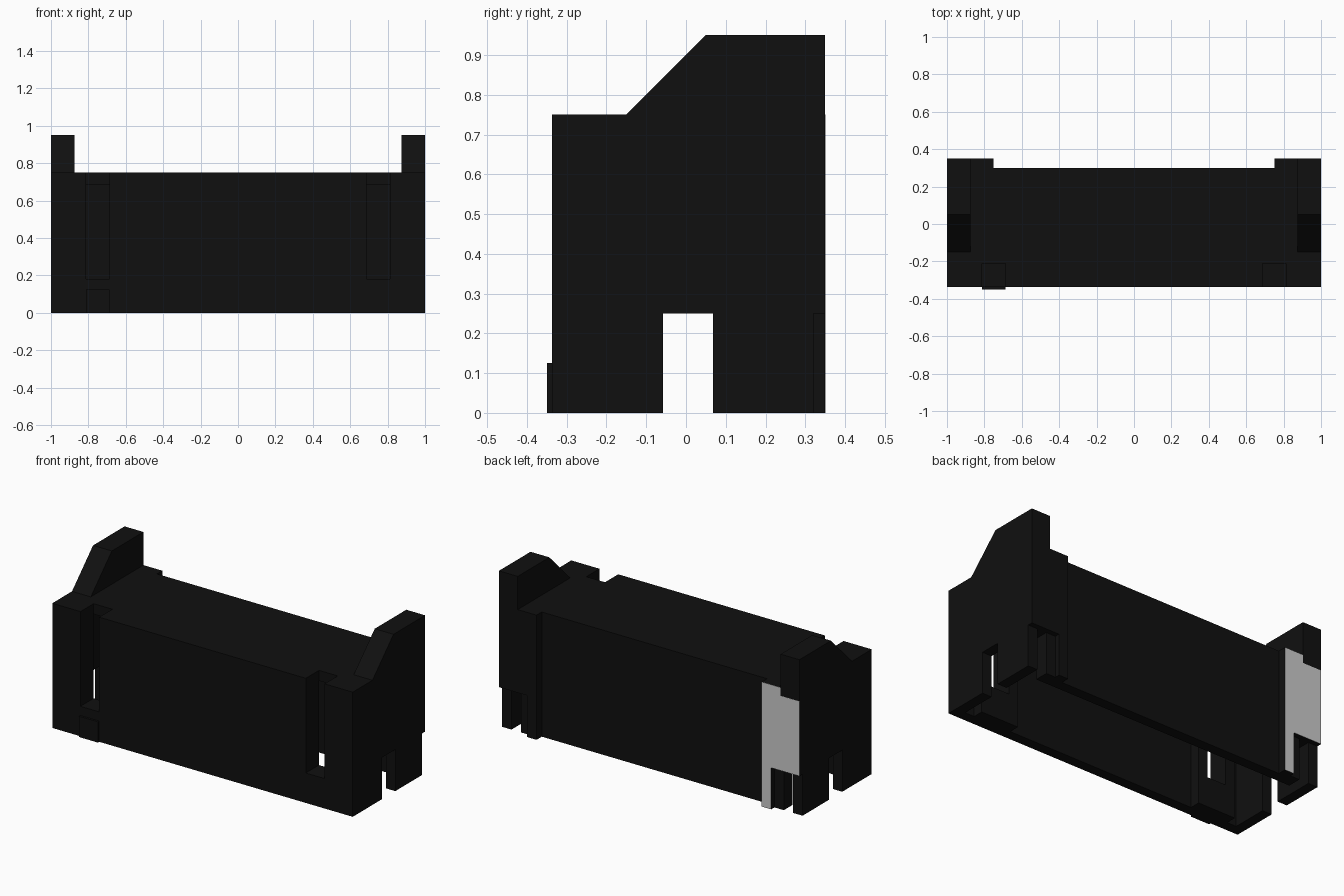
import bpy, bmesh

if "Cube" in bpy.data.objects:
    bpy.data.objects.remove(bpy.data.objects["Cube"])

dark = bpy.data.materials.new("dark_plastic")
dark.diffuse_color = (0.005, 0.005, 0.005, 1)
dark.use_nodes = True
dark.node_tree.nodes["Principled BSDF"].inputs["Base Color"].default_value = dark.diffuse_color


def prism(name, x0, x1, profile):
    """Extrude a (y, z) profile along x."""
    bm = bmesh.new()
    face = bm.faces.new([bm.verts.new((x0, y, z)) for y, z in profile])
    out = bmesh.ops.extrude_face_region(bm, geom=[face])
    verts = [g for g in out["geom"] if isinstance(g, bmesh.types.BMVert)]
    bmesh.ops.translate(bm, verts=verts, vec=(x1 - x0, 0, 0))
    bmesh.ops.recalc_face_normals(bm, faces=bm.faces)
    mesh = bpy.data.meshes.new(name)
    bm.to_mesh(mesh)
    bm.free()
    ob = bpy.data.objects.new(name, mesh)
    bpy.context.collection.objects.link(ob)
    return ob


def box(name, x, y, z):
    return prism(name, x[0], x[1], [(y[0], z[0]), (y[1], z[0]), (y[1], z[1]), (y[0], z[1])])


def combine(target, other, operation):
    """Apply a boolean and remove the helper object."""
    mod = target.modifiers.new("bool", 'BOOLEAN')
    mod.object, mod.operation, mod.solver = other, operation, 'EXACT'
    bpy.context.view_layer.objects.active = target
    bpy.ops.object.modifier_apply(modifier=mod.name)
    bpy.data.objects.remove(other)


def sided(s, a, b):
    return (a, b) if s > 0 else (-b, -a)


FRONT, BACK, REAR, TOP = -0.3375, 0.30, 0.35, 0.75
END = [(FRONT, 0), (FRONT, TOP), (-0.15, TOP), (0.05, 0.95), (REAR, 0.95), (REAR, 0)]

# Main housing with raised end plates and rear corner blocks
body = box("housing", (-0.9, 0.9), (FRONT, BACK), (0, TOP))
for s in (1, -1):
    combine(body, prism("end_plate", *sided(s, 0.875, 1), END), 'UNION')
    combine(body, box("rear_block", sided(s, 0.75, 0.9), (0.25, REAR), (0, TOP)), 'UNION')

# Hollow underside
combine(body, box("hollow", (-0.9375, 0.9375), (-0.275, 0.2375), (-0.1, 0.6875)), 'DIFFERENCE')

for s in (1, -1):
    # Thick frame inside the front wall, then the slot through it and the top
    combine(body, box("slot_frame", sided(s, 0.625, 0.875), (-0.3, -0.2125), (0, 0.72)), 'UNION')
    combine(body, box("slot", sided(s, 0.6875, 0.8125), (-0.5, -0.2125), (0.18, 1)), 'DIFFERENCE')
    # Rear corner recess and the narrow opening behind it
    combine(body, box("recess", sided(s, 0.8125, 1.1), (0.32, 0.5), (-0.1, 0.25)), 'DIFFERENCE')
    combine(body, box("opening", sided(s, 0.875, 0.9375), (0.2, 0.5), (-0.1, 0.25)), 'DIFFERENCE')
    # Side doorway
    combine(body, box("doorway", sided(s, 0.9, 1.1), (-0.0575, 0.0675), (-0.1, 0.25)), 'DIFFERENCE')
body.data.materials.clear()
body.data.materials.append(dark)

# Small tab on the left of the front
tab = box("front_tab", (-0.8125, -0.6875), (-0.35, FRONT), (0, 0.125))
tab.data.materials.append(dark)

# Plain grey panel on the left rear block
Y = (REAR, REAR + 0.001)
box("rear_panel_inner", (-0.8125, -0.75), Y, (0, TOP))
box("rear_panel_middle", (-0.875, -0.8125), Y, (0.25, TOP))
box("rear_panel_outer", (-1, -0.875), Y, (0.25, 0.70))
